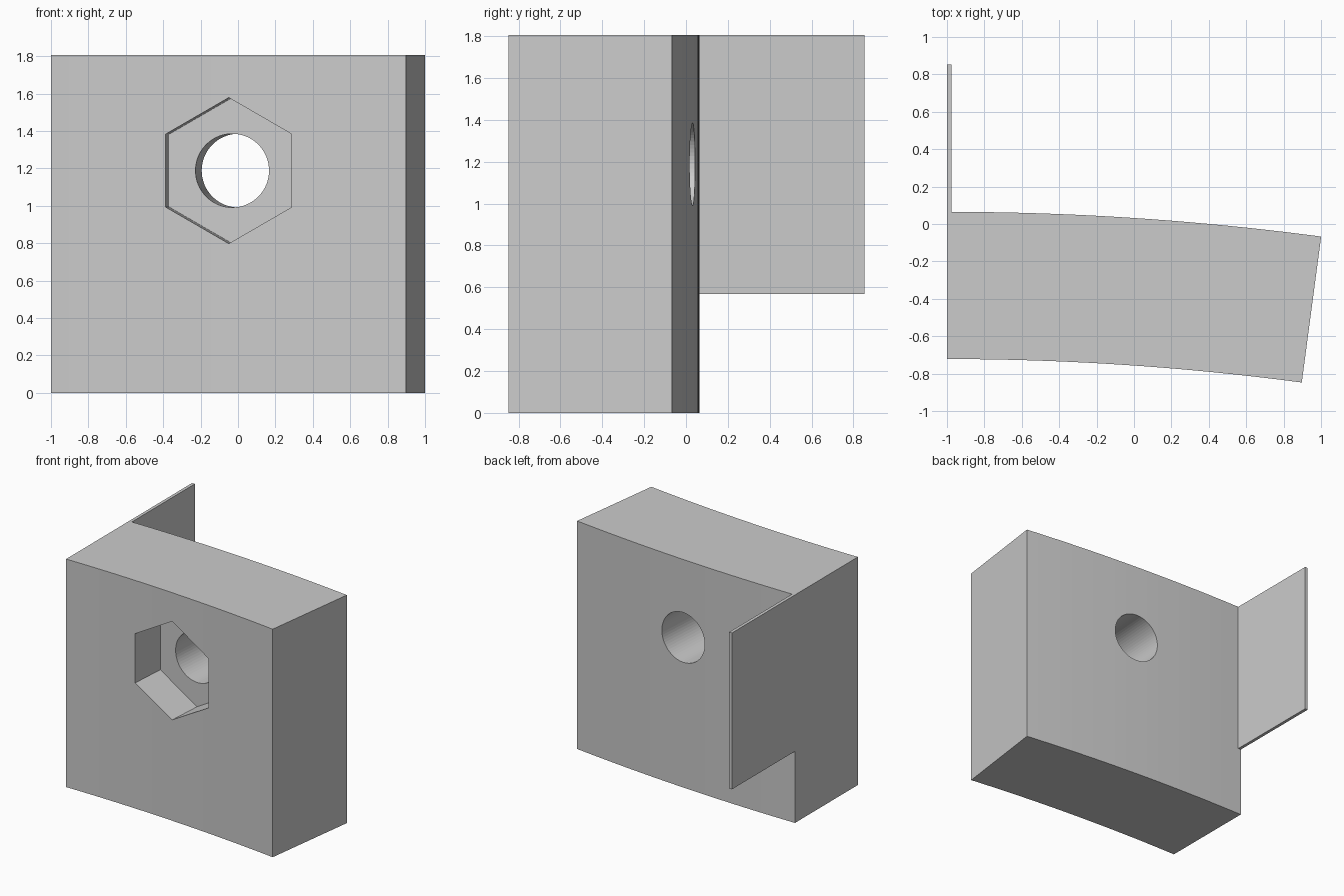
import bpy, bmesh
from math import sin, cos, pi
from mathutils import Vector

if "Cube" in bpy.data.objects:
    bpy.data.objects.remove(bpy.data.objects["Cube"])

HEIGHT = 1.805
R_OUT, THICK, SWEEP = 15.2, 0.787, 0.132      # gently curved wall
R_IN = R_OUT - THICK
CENTRE = Vector((-1.0, 0.065 - R_OUT, 0))
MID = SWEEP / 2                               # angle of the bolt hole axis
HOLE_Z = 1.188


def on_arc(r, a):
    return CENTRE + Vector((sin(a), cos(a), 0)) * r


def prism(name, points, offset):
    """Solid made by extruding a planar outline along a vector."""
    bm = bmesh.new()
    face = bm.faces.new([bm.verts.new(p) for p in points])
    ext = bmesh.ops.extrude_face_region(bm, geom=[face], use_keep_orig=True)
    moved = [v for v in ext["geom"] if isinstance(v, bmesh.types.BMVert)]
    bmesh.ops.translate(bm, verts=moved, vec=offset)
    bmesh.ops.recalc_face_normals(bm, faces=bm.faces)
    mesh = bpy.data.meshes.new(name)
    bm.to_mesh(mesh)
    bm.free()
    obj = bpy.data.objects.new(name, mesh)
    bpy.context.collection.objects.link(obj)
    return obj


def radial_cutter(name, sides, radius, r0, r1):
    """Prism whose axis points along the wall's radius at MID."""
    side = Vector((cos(MID), -sin(MID), 0))
    start = on_arc(r0, MID) + Vector((0, 0, HOLE_Z))
    pts = [start + side * radius * sin(2 * pi * i / sides)
           + Vector((0, 0, radius * cos(2 * pi * i / sides)))
           for i in range(sides)]
    obj = prism(name, pts, Vector((sin(MID), cos(MID), 0)) * (r1 - r0))
    obj.hide_render = True
    obj.hide_set(True)
    return obj


# Curved block
N = 20
outline = [on_arc(R_OUT, SWEEP * i / N) for i in range(N + 1)]
outline += [on_arc(R_IN, SWEEP * i / N) for i in range(N, -1, -1)]
block = prism("curved_block", outline, Vector((0, 0, HEIGHT)))

# Bolt hole and hexagonal nut pocket
cutters = [
    radial_cutter("bolt_hole_cutter", 64, 0.197, R_IN - 0.2, R_OUT + 0.2),
    radial_cutter("nut_pocket_cutter", 6, 0.39, R_IN - 0.2, R_IN + 0.285),
]
for cutter in cutters:
    mod = block.modifiers.new(cutter.name, "BOOLEAN")
    mod.operation = "DIFFERENCE"
    mod.solver = "EXACT"
    mod.object = cutter

# Thin tab at the back, flush with the left side and the top
X0, X1, Y0, Y1, Z0 = -1.0, -0.975, 0.0645, 0.853, 0.567
prism("rear_tab", [(X0, Y0, Z0), (X1, Y0, Z0), (X1, Y1, Z0), (X0, Y1, Z0)],
      Vector((0, 0, HEIGHT - Z0)))
